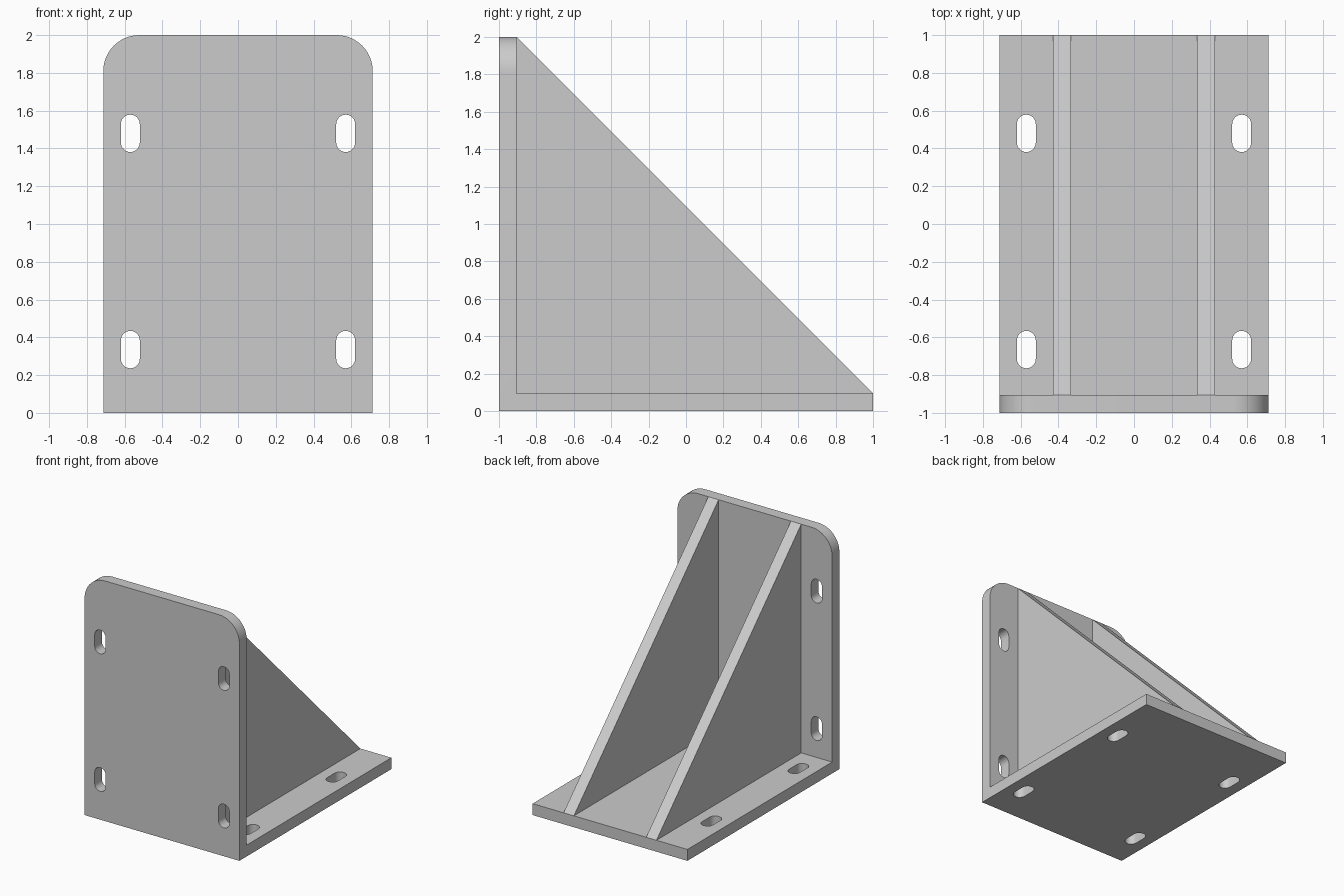
import bpy, bmesh, math
from mathutils import Matrix, Vector

if "Cube" in bpy.data.objects:
    bpy.data.objects.remove(bpy.data.objects["Cube"], do_unlink=True)

W, T, R = 0.713, 0.095, 0.19      # half width, plate thickness, corner radius
INNER = -1 + T                    # back face of the upright plate

metal = bpy.data.materials.new("grey_metal")
metal.use_nodes = True
grey = (0.6, 0.6, 0.6, 1)
metal.diffuse_color = grey
metal.node_tree.nodes["Principled BSDF"].inputs["Base Color"].default_value = grey


def add_prism(bm, points, offset):
    """Extrude a closed outline along an offset into a solid."""
    face = bm.faces.new([bm.verts.new(p) for p in points])
    ext = bmesh.ops.extrude_face_region(bm, geom=[face])
    verts = [g for g in ext["geom"] if isinstance(g, bmesh.types.BMVert)]
    bmesh.ops.translate(bm, verts=verts, vec=offset)


def finish(name, bm):
    bmesh.ops.recalc_face_normals(bm, faces=bm.faces)
    mesh = bpy.data.meshes.new(name)
    bm.to_mesh(mesh)
    bm.free()
    mesh.materials.append(metal)
    obj = bpy.data.objects.new(name, mesh)
    bpy.context.collection.objects.link(obj)
    return obj


def slot_outline(cx, cv, half_width=0.05, half_length=0.099, steps=12):
    """Rounded slot in a plane, long along the second axis."""
    straight = half_length - half_width
    pts = []
    for start, shift in ((0, straight), (math.pi, -straight)):
        for i in range(steps + 1):
            a = start + math.pi * i / steps
            pts.append((cx + half_width * math.cos(a),
                        cv + shift + half_width * math.sin(a)))
    return pts


# Angle plate: L profile swept across the width, top corners rounded
bm = bmesh.new()
profile = [(-1, 0), (1, 0), (1, T), (INNER, T), (INNER, 2), (-1, 2)]
add_prism(bm, [(-W, y, z) for y, z in profile], Vector((2 * W, 0, 0)))
corners = [e for e in bm.edges
           if all(v.co.z > 1.9 for v in e.verts)
           and abs(e.verts[0].co.x - e.verts[1].co.x) < 0.01]
bmesh.ops.bevel(bm, geom=corners, offset=R, segments=12, profile=0.5,
                affect="EDGES")
plate = finish("angle_plate", bm)

# Mounting slots through both plates
bm = bmesh.new()
for x in (-0.57, 0.57):
    for z in (0.335, 1.48):
        add_prism(bm, [(u, -1.1, v) for u, v in slot_outline(x, z)],
                  Vector((0, T + 0.15, 0)))
    for y in (-0.665, 0.48):
        add_prism(bm, [(u, v, -0.1) for u, v in slot_outline(x, y)],
                  Vector((0, 0, T + 0.15)))
cutter = finish("slot_cutter", bm)
cutter.hide_render = True

cut = plate.modifiers.new("slots", "BOOLEAN")
cut.operation, cut.solver, cut.object = "DIFFERENCE", "EXACT", cutter
bpy.context.view_layer.objects.active = plate
bpy.ops.object.modifier_apply(modifier=cut.name)
bpy.data.objects.remove(cutter, do_unlink=True)

# Triangular gussets
for side, x in (("right", -0.428), ("left", 0.333)):
    bm = bmesh.new()
    add_prism(bm, [(x, INNER, T), (x, 1, T), (x, INNER, 2)],
              Vector((T, 0, 0)))
    finish(side + "_gusset", bm)

# Smooth the round corners and slot walls, keep edges sharp
bpy.ops.object.select_all(action="DESELECT")
plate.select_set(True)
bpy.ops.object.shade_smooth_by_angle(angle=math.radians(30))
